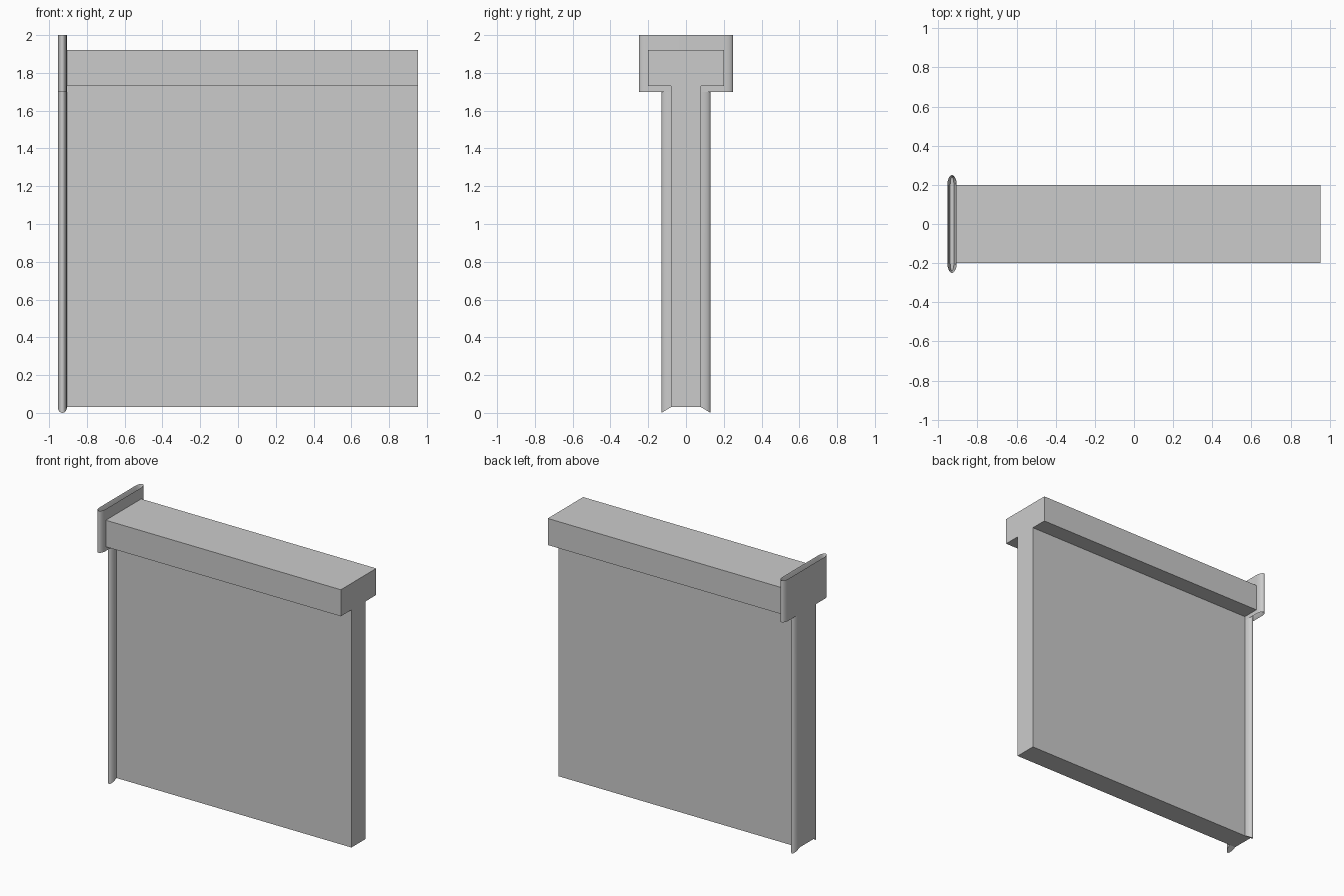
import bpy, bmesh, math

if "Cube" in bpy.data.objects:
    bpy.data.objects.remove(bpy.data.objects["Cube"])

TX, RX, RY = -0.93, 0.024, 0.05   # trim centre, half thickness, bulge


def make_object(name, bm, smooth=False):
    bmesh.ops.recalc_face_normals(bm, faces=bm.faces)
    me = bpy.data.meshes.new(name)
    bm.to_mesh(me)
    bm.free()
    ob = bpy.data.objects.new(name, me)
    bpy.context.collection.objects.link(ob)
    if smooth:
        bpy.context.view_layer.objects.active = ob
        bpy.ops.object.select_all(action='DESELECT')
        ob.select_set(True)
        bpy.ops.object.shade_smooth_by_angle(angle=math.radians(35))
    return ob


def loft(rings):
    bm = bmesh.new()
    rows = [[bm.verts.new(p) for p in r] for r in rings]
    for a, b in zip(rows, rows[1:]):
        n = len(a)
        for i in range(n):
            bm.faces.new((a[i], a[(i + 1) % n], b[(i + 1) % n], b[i]))
    bm.faces.new(rows[0])
    bm.faces.new(rows[-1])
    return bm


# T-shaped wall with a wider cap along the top
half = [(0.08, 0.03), (0.08, 1.73), (0.20, 1.73), (0.20, 1.92)]
profile = half + [(-y, z) for y, z in reversed(half)]
make_object("capped_wall", loft([[(x, y, z) for y, z in profile] for x in (-0.954, 0.954)]))


def bulge(sign, base, n=12):
    # half-ellipse arc pointing toward +y or -y
    return [(math.cos(math.pi * i / n) * RX * sign,
             sign * (base + RY * math.sin(math.pi * i / n)))
            for i in range(n + 1)]


# End plate around the cap, rounded sides, grooved top and bottom
outline = bulge(1, 0.20) + bulge(-1, 0.20)


def ring(z, sx=1.0, sy=1.0):
    return [(TX + x * sx, y * sy, z) for x, y in outline]


make_object("cap_end_trim", loft([
    ring(1.73, 0.35, 0.94), ring(1.705, 0.8, 0.98), ring(1.70),
    ring(2.0), ring(1.99, 0.8, 0.985), ring(1.935, 0.4, 0.96)]), True)

# Half-round strips down both sides of the wall end
for sign, side in ((1, "back"), (-1, "front")):
    arc = bulge(sign, 0.08)
    bottom = [(TX + x, y, 0.03 - 0.03 * (abs(y) - 0.08) / RY) for x, y in arc]
    top = [(TX + x, y, 1.74) for x, y in arc]
    make_object("stem_trim_" + side, loft([bottom, top]), True)
